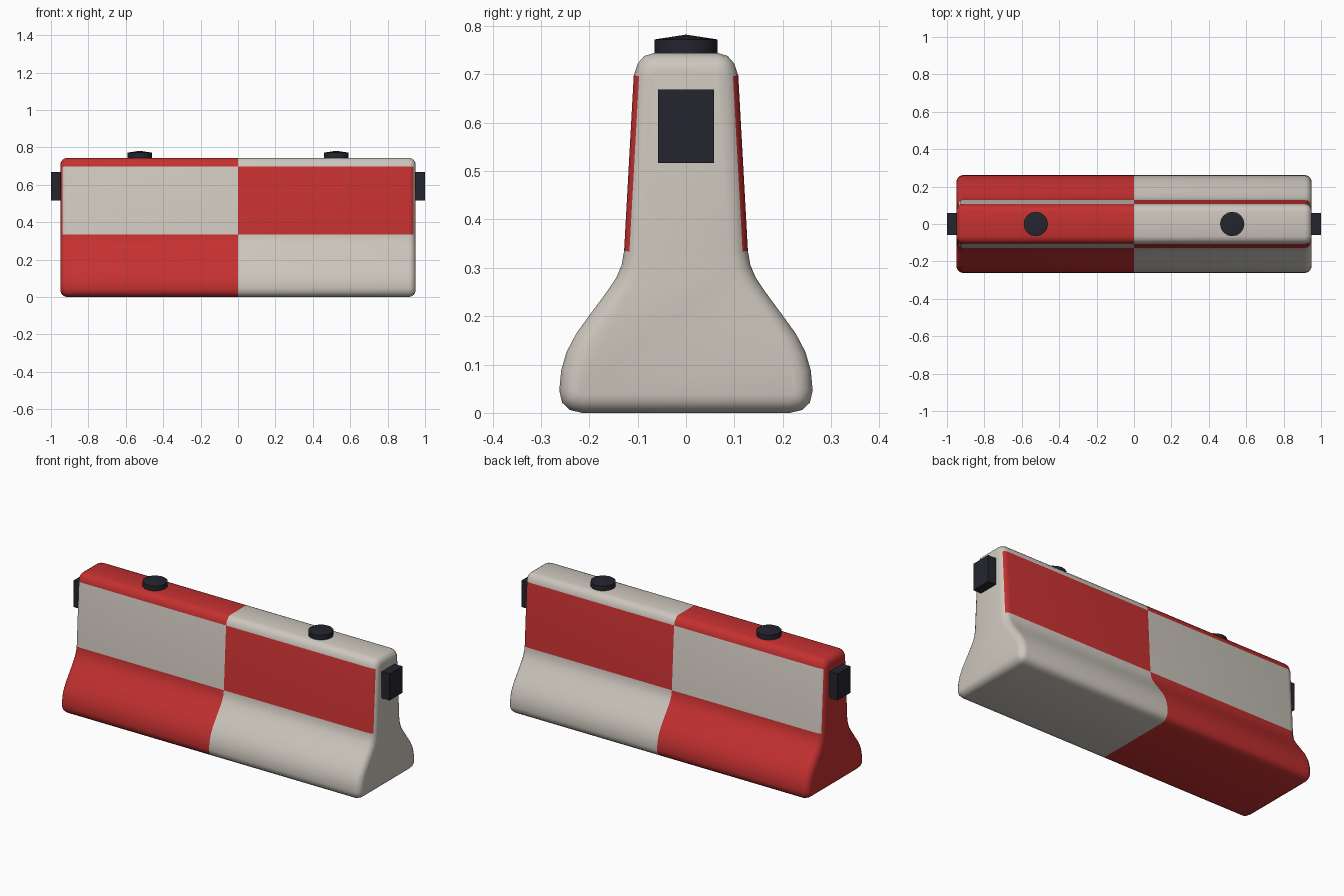
import bpy, bmesh, math
from mathutils import Vector

cube = bpy.data.objects.get("Cube")
if cube:
    bpy.data.objects.remove(cube, do_unlink=True)


def material(name, rgb):
    m = bpy.data.materials.new(name)
    m.use_nodes = True
    m.diffuse_color = (*rgb, 1)
    m.node_tree.nodes["Principled BSDF"].inputs["Base Color"].default_value = (*rgb, 1)
    return m


RED = material("barrier red", (0.56, 0.03, 0.03))
WHITE = material("warm white", (0.61, 0.57, 0.51))
DARK = material("dark plastic", (0.018, 0.018, 0.028))


def finish(name, bm, mats, angle):
    bmesh.ops.recalc_face_normals(bm, faces=bm.faces[:])
    me = bpy.data.meshes.new(name)
    bm.to_mesh(me)
    bm.free()
    for m in mats:
        me.materials.append(m)
    ob = bpy.data.objects.new(name, me)
    bpy.context.collection.objects.link(ob)
    bpy.ops.object.select_all(action='DESELECT')
    ob.select_set(True)
    bpy.context.view_layer.objects.active = ob
    if angle:
        bpy.ops.object.shade_smooth_by_angle(angle=math.radians(angle))
    return ob


# Half of the cross-section (y, z), from the base up to the top
HALF = [(0.215, 0), (0.24, 0.006), (0.256, 0.021), (0.262, 0.046), (0.258, 0.088),
        (0.247, 0.126), (0.227, 0.164), (0.195, 0.208), (0.164, 0.25), (0.144, 0.28),
        (0.133, 0.306), (0.128, 0.335), (0.108, 0.698), (0.1, 0.722), (0.086, 0.738), (0.066, 0.744)]
profile = [Vector(p) for p in HALF] + [Vector((-y, z)) for y, z in reversed(HALF)]
N = len(profile)
BAND = HALF.index((0.128, 0.335))

# Unit normals used to shrink the section at the rounded ends
normals = []
for i in range(N):
    a = (profile[i] - profile[i - 1]).normalized()
    b = (profile[(i + 1) % N] - profile[i]).normalized()
    t = (a + b).normalized()
    normals.append(Vector((t.y, -t.x)))

# Barrier body: lofted sections with rounded ends and a seam in the middle
HALF_LEN, R, STEPS = 0.95, 0.038, 4
end = []
for k in range(STEPS + 1):
    a = math.pi / 2 * k / STEPS
    end.append((HALF_LEN - R + R * math.sin(a), R * (1 - math.cos(a))))
stations = [(-x, d) for x, d in reversed(end)] + [(0, 0)] + end
bm = bmesh.new()
rings = []
for x, d in stations:
    pts = [p - n * d for p, n in zip(profile, normals)]
    rings.append([bm.verts.new((x, p.x, p.y)) for p in pts])
for s in range(len(rings) - 1):
    for i in range(N):
        j = (i + 1) % N
        f = bm.faces.new((rings[s][i], rings[s][j], rings[s + 1][j], rings[s + 1][i]))
        x = f.calc_center_median().x
        # The side band takes the opposite colour, up to halfway round the ends
        band = i in (BAND, N - 2 - BAND) and abs(x) < HALF_LEN - R * 0.3
        f.material_index = int((x > 0) != band)
for ring in (rings[0], rings[-1]):
    f = bm.faces.new(ring)
    f.material_index = int(ring[0].co.x > 0)
finish("barrier_body", bm, [RED, WHITE], 40)

for side, sx in (("left", 1), ("right", -1)):
    # Filler cap: short disc with a shallow pointed top
    bm = bmesh.new()
    sides = 16
    lower, upper = [[bm.verts.new((sx * 0.525 + 0.065 * math.cos(2 * math.pi * i / sides),
                                   0.065 * math.sin(2 * math.pi * i / sides), z))
                     for i in range(sides)] for z in (0.735, 0.772)]
    tip = bm.verts.new((sx * 0.525, 0, 0.782))
    bm.faces.new(lower)
    for i in range(sides):
        j = (i + 1) % sides
        bm.faces.new((lower[i], lower[j], upper[j], upper[i]))
        bm.faces.new((upper[i], upper[j], tip))
    finish(side + "_filler_cap", bm, [DARK], 30)

    # End connector block
    bm = bmesh.new()
    bmesh.ops.create_cube(bm, size=1)
    bmesh.ops.scale(bm, vec=(0.07, 0.116, 0.152), verts=bm.verts[:])
    bmesh.ops.translate(bm, vec=(sx * 0.965, 0, 0.593), verts=bm.verts[:])
    finish(side + "_connector", bm, [DARK], 0)
